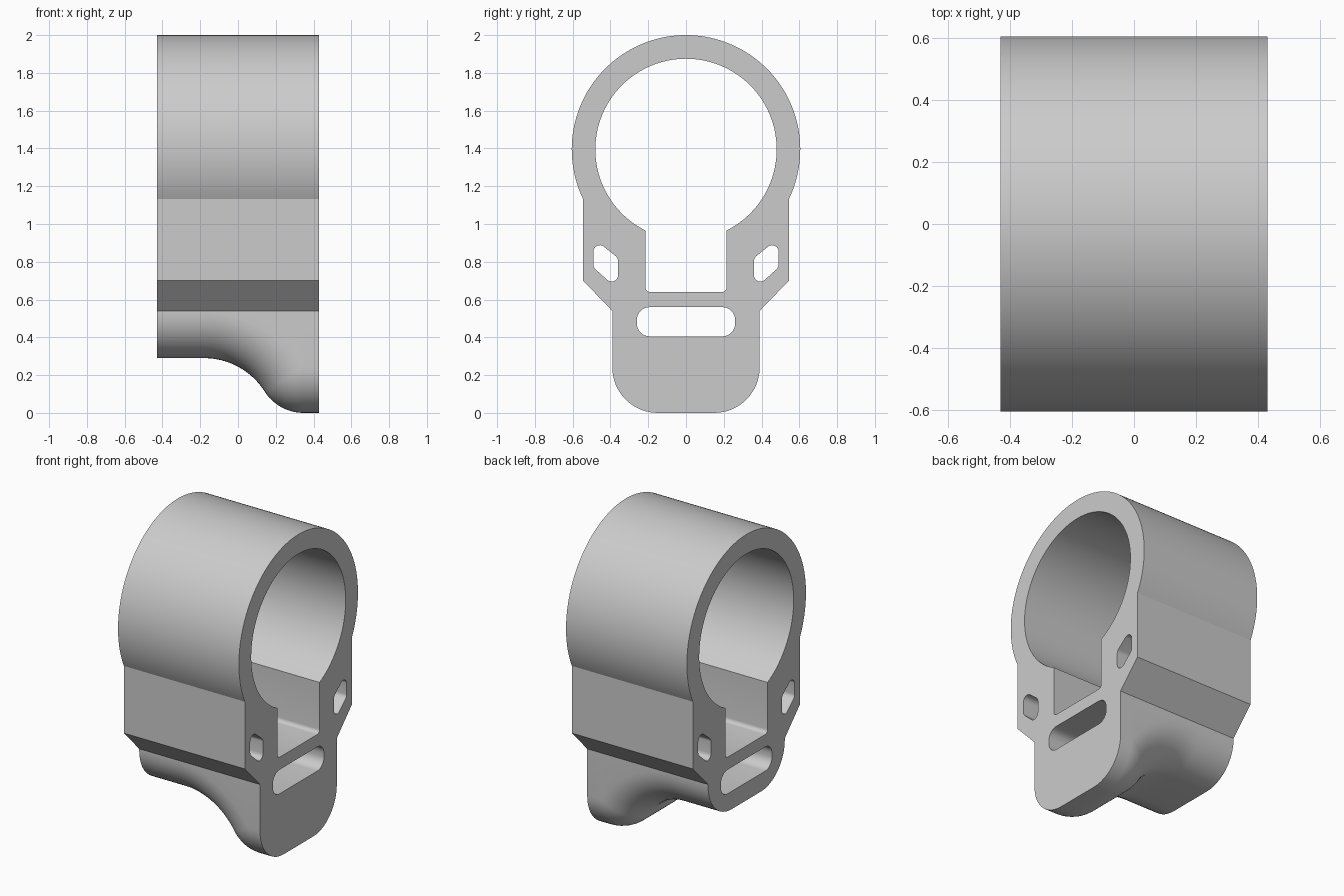
import bpy, bmesh, math
from mathutils import Vector

cube = bpy.data.objects.get("Cube")
if cube:
    bpy.data.objects.remove(cube, do_unlink=True)

HALF = 0.43                      # half length along x
RING_Z, OUTER_R, BORE_R = 1.395, 0.605, 0.48

grey = bpy.data.materials.new("plain_grey")
grey.use_nodes = True
grey.diffuse_color = (0.6, 0.6, 0.6, 1)
grey.node_tree.nodes["Principled BSDF"].inputs["Base Color"].default_value = (0.6, 0.6, 0.6, 1)


def loft(name, sections):
    """Closed solid skinned through rings of points."""
    bm = bmesh.new()
    rings = [[bm.verts.new(p) for p in s] for s in sections]
    for a, b in zip(rings, rings[1:]):
        for i in range(len(a)):
            j = (i + 1) % len(a)
            bm.faces.new((a[i], a[j], b[j], b[i]))
    bm.faces.new(rings[0])
    bm.faces.new(rings[-1])
    bmesh.ops.recalc_face_normals(bm, faces=bm.faces)
    mesh = bpy.data.meshes.new(name)
    bm.to_mesh(mesh)
    bm.free()
    obj = bpy.data.objects.new(name, mesh)
    bpy.context.collection.objects.link(obj)
    mesh.materials.append(grey)
    return obj


def extrude(name, outline, half):
    return loft(name, [[(x, y, z) for y, z in outline] for x in (-half, half)])


def arc(radius, start, end, n):
    """Points on a circle about the ring axis."""
    angles = [start + (end - start) * i / n for i in range(n + 1)]
    return [(radius * math.cos(a), RING_Z + radius * math.sin(a)) for a in angles]


def rounded(corners, radius, n=8):
    """Polygon with every corner replaced by a tangent arc."""
    out = []
    for i, corner in enumerate(corners):
        c = Vector(corner)
        u = (Vector(corners[i - 1]) - c).normalized()
        v = (Vector(corners[(i + 1) % len(corners)]) - c).normalized()
        half = u.angle(v) / 2
        centre = c + (u + v).normalized() * radius / math.sin(half)
        a = c + u * radius / math.tan(half) - centre
        b = c + v * radius / math.tan(half) - centre
        sweep = math.pi - 2 * half
        for k in range(n + 1):
            t = k / n
            p = (a * math.sin((1 - t) * sweep) + b * math.sin(t * sweep)) / math.sin(sweep)
            out.append(tuple(centre + p))
    return out


def combine(target, other, operation):
    mod = target.modifiers.new(operation.lower(), 'BOOLEAN')
    mod.object, mod.operation, mod.solver = other, operation, 'EXACT'
    bpy.context.view_layer.objects.active = target
    bpy.ops.object.modifier_apply(modifier=mod.name)
    bpy.data.objects.remove(other, do_unlink=True)


# Ring with straight cheeks and chamfered shoulders
WALL, FOOT = 0.545, 0.39
a = math.acos(WALL / OUTER_R)
outline = arc(OUTER_R, -a, math.pi + a, 96)
outline += [(-WALL, 0.70), (-FOOT, 0.54), (FOOT, 0.54), (WALL, 0.70)]
body = extrude("clamp_body", outline, HALF)

# Foot block: S-shaped underside with rounded long edges
R1, R2, FILLET, STEP = 0.38, 0.245, 0.24, 0.29
theta = math.acos(1 - STEP / (R1 + R2))
x1 = -0.18
x2 = x1 + (R1 + R2) * math.sin(theta)
path = [(-HALF, STEP, 0.0)]
N = 20
for i in range(N + 1):
    t = theta * i / N
    path.append((x1 + R1 * math.sin(t), STEP - R1 + R1 * math.cos(t), t))
for i in range(N - 1, -1, -1):
    t = theta * i / N
    path.append((x2 - R2 * math.sin(t), R2 - R2 * math.cos(t), t))
path.append((HALF, 0.0, 0.0))

sections = []
for x, z, t in path:
    side = []
    for k in range(13):
        phi = math.pi / 2 * k / 12
        d = FILLET * (1 - math.sin(phi))
        y = FOOT - FILLET * (1 - math.cos(phi))
        side.append((x + d * math.sin(t), y, z + d * math.cos(t)))
    side.insert(0, (side[0][0], FOOT, 0.6))
    sections.append(side + [(px, -py, pz) for px, py, pz in reversed(side)])
combine(body, loft("foot_block", sections), 'UNION')

# Bore opening into the square channel below it
GAP = 0.215
b = math.acos(GAP / BORE_R)
keyhole = arc(BORE_R, -b, math.pi + b, 96)
floor = rounded([(-GAP, 0.9), (-GAP, 0.64), (GAP, 0.64), (GAP, 0.9)], 0.025, 5)
keyhole += floor[6:18]
combine(body, extrude("bore_cutter", keyhole, 0.6), 'DIFFERENCE')

# Wide strap slot and the two slanted side slots
slot = rounded([(-0.26, 0.405), (0.26, 0.405), (0.26, 0.56), (-0.26, 0.56)], 0.068)
combine(body, extrude("slot_cutter", slot, 0.6), 'DIFFERENCE')
for s in (-1, 1):
    corners = [(0.49, 0.925), (0.36, 0.82), (0.36, 0.653), (0.49, 0.77)]
    hole = rounded([(s * y, z) for y, z in corners], 0.034)
    combine(body, extrude("side_slot_cutter", hole, 0.6), 'DIFFERENCE')

# Smooth curves, crisp edges
bpy.ops.object.select_all(action='DESELECT')
body.select_set(True)
bpy.context.view_layer.objects.active = body
bpy.ops.object.shade_smooth_by_angle(angle=math.radians(20))
